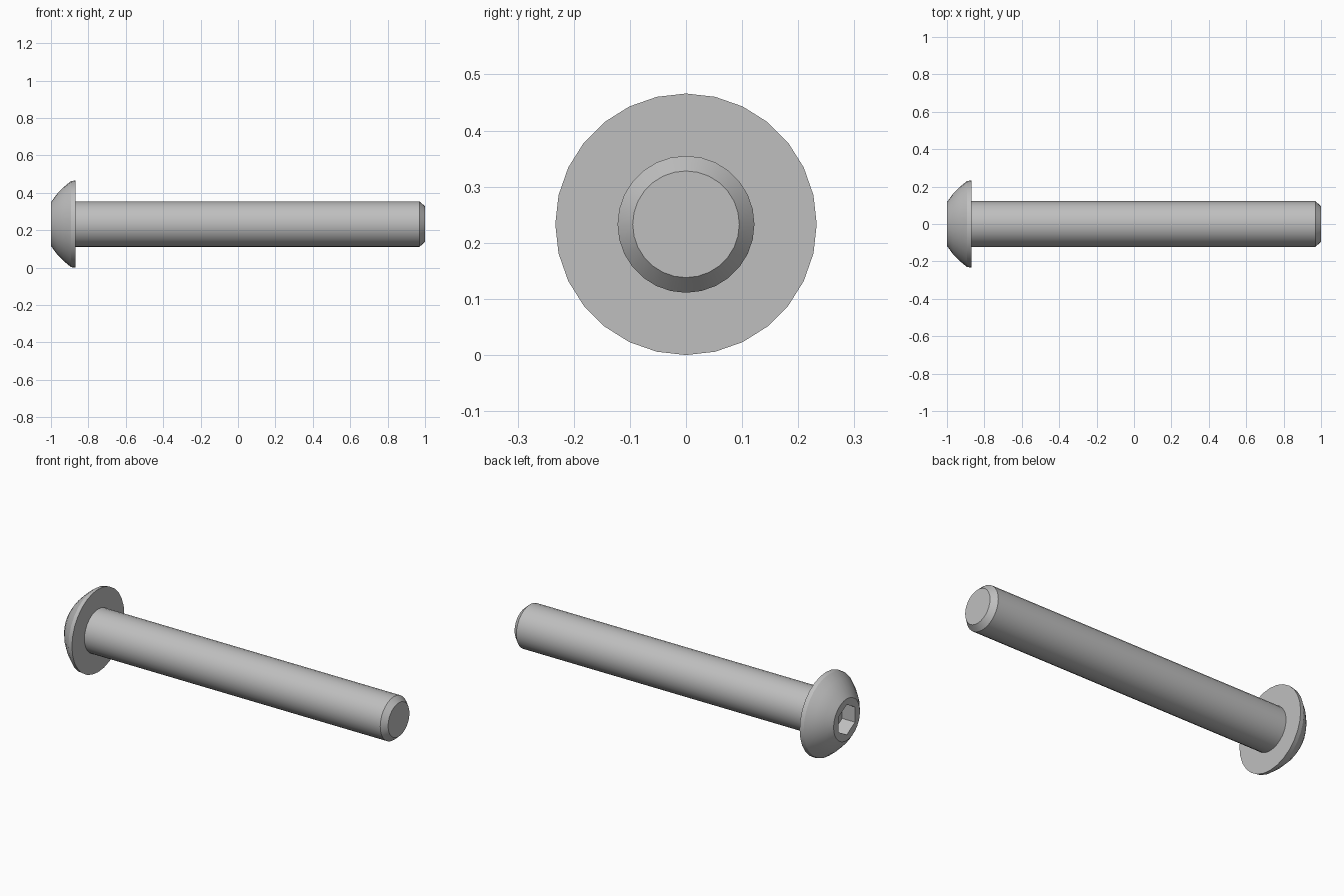
import bpy
import bmesh
from math import sin, cos, tau, radians
from mathutils import Vector

cube = bpy.data.objects.get("Cube")
if cube:
    bpy.data.objects.remove(cube, do_unlink=True)

AXIS_Z = 0.233
SEGMENTS = 28

steel = bpy.data.materials.new("plain_grey_steel")
steel.use_nodes = True
GREY = (0.52, 0.52, 0.52, 1)
steel.diffuse_color = GREY
steel.node_tree.nodes["Principled BSDF"].inputs["Base Color"].default_value = GREY


def add_ring(bm, x, radius, count):
    return [bm.verts.new((x, radius * sin(tau * i / count),
                          AXIS_Z + radius * cos(tau * i / count)))
            for i in range(count)]


def bridge(bm, a, b):
    n = len(a)
    for i in range(n):
        j = (i + 1) % n
        bm.faces.new((a[i], a[j], b[j], b[i]))


def finish(name, bm):
    bmesh.ops.recalc_face_normals(bm, faces=bm.faces)
    mesh = bpy.data.meshes.new(name)
    bm.to_mesh(mesh)
    bm.free()
    mesh.materials.append(steel)
    obj = bpy.data.objects.new(name, mesh)
    bpy.context.collection.objects.link(obj)
    bpy.ops.object.select_all(action='DESELECT')
    obj.select_set(True)
    bpy.context.view_layer.objects.active = obj
    bpy.ops.object.shade_smooth_by_angle(angle=radians(30))
    return obj


# One lathed body: domed head, flange, shank and chamfered tip
profile = [(-1, 0.117), (-0.968, 0.161), (-0.932, 0.198), (-0.893, 0.23),
           (-0.87, 0.233), (-0.87, 0.122), (0.97, 0.122), (1, 0.095)]
bm = bmesh.new()
rings = [add_ring(bm, x, r, SEGMENTS) for x, r in profile]
for a, b in zip(rings, rings[1:]):
    bridge(bm, a, b)
bm.faces.new(rings[-1])

# Hexagonal drive socket sunk into the head's end face
mouth = add_ring(bm, -1, 0.085, 6)
floor = add_ring(bm, -0.92, 0.085, 6)
bridge(bm, mouth, floor)
bm.faces.new(floor)
rim_edges = [bm.edges.get((ring[i - 1], ring[i]))
             for ring in (rings[0], mouth) for i in range(len(ring))]
bmesh.ops.triangle_fill(bm, edges=rim_edges, use_beauty=True,
                        normal=Vector((-1, 0, 0)))
finish("button_head_bolt", bm)
